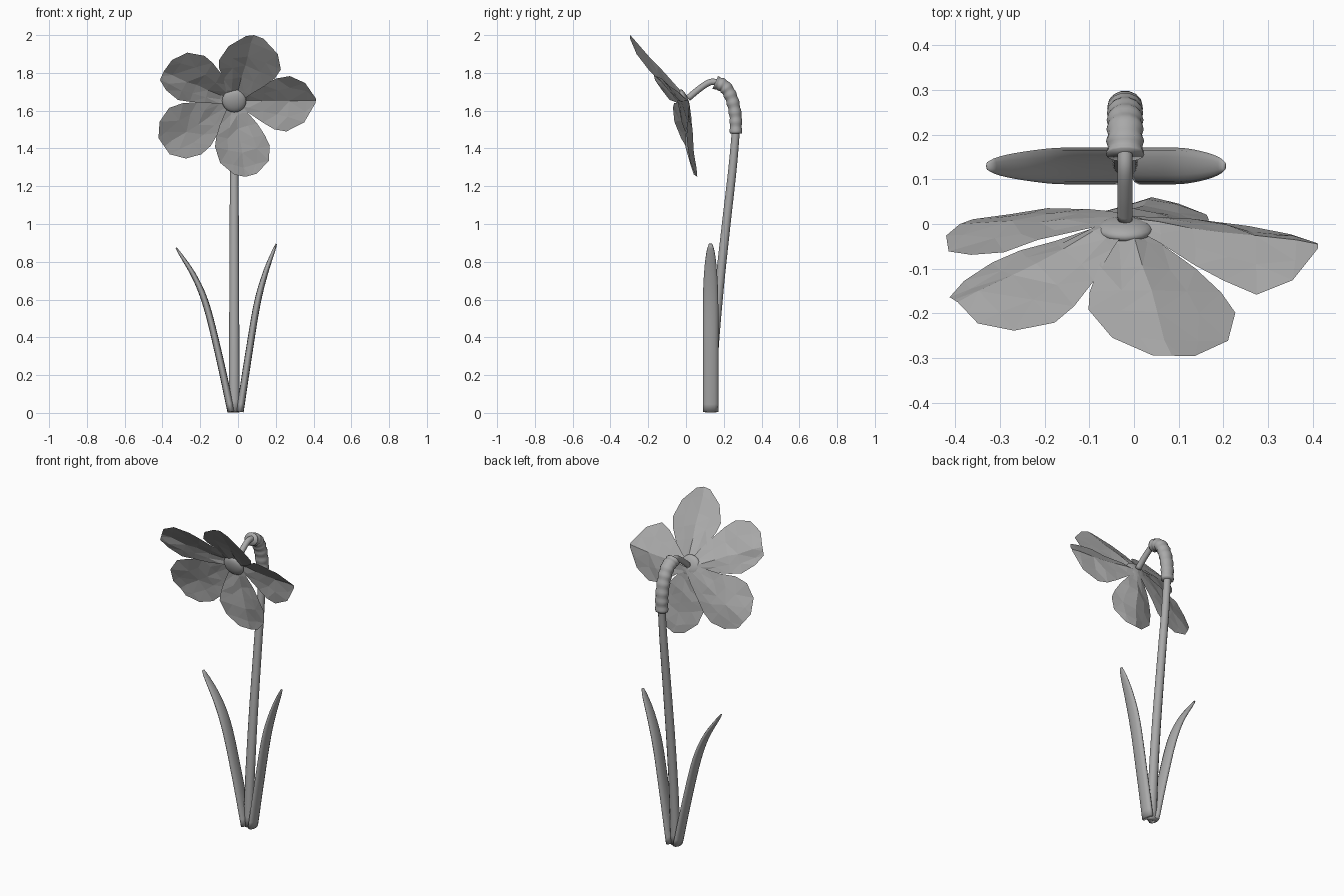
import bpy, bmesh, math, random
from mathutils import Vector

cube = bpy.data.objects.get("Cube")
if cube:
    bpy.data.objects.remove(cube)
random.seed(4)

grey = bpy.data.materials.new("plain grey")
grey.use_nodes = True
grey.diffuse_color = (0.4, 0.4, 0.4, 1)
grey.node_tree.nodes["Principled BSDF"].inputs["Base Color"].default_value = (0.4, 0.4, 0.4, 1)


def finish(bm, name, smooth=True):
    mesh = bpy.data.meshes.new(name)
    bmesh.ops.recalc_face_normals(bm, faces=bm.faces)
    bm.to_mesh(mesh)
    bm.free()
    mesh.materials.append(grey)
    for face in mesh.polygons:
        face.use_smooth = smooth
    obj = bpy.data.objects.new(name, mesh)
    bpy.context.collection.objects.link(obj)
    return obj


def spline(points, steps):
    """Smooth path through the given points."""
    pts = [Vector(p) for p in points]
    pts = [2 * pts[0] - pts[1]] + pts + [2 * pts[-1] - pts[-2]]
    path = []
    for a, b, c, d in zip(pts, pts[1:], pts[2:], pts[3:]):
        for i in range(steps):
            t = i / steps
            path.append(b + (c - a) * t / 2 + (a - 2.5 * b + 2 * c - d / 2) * t * t
                        + (1.5 * (b - c) + (d - a) / 2) * t ** 3)
    return path + [pts[-2]]


def sweep(name, points, side, size, sides=12, steps=5):
    """Sweep an ellipse; size(t) gives the half sizes along side and across it."""
    bm = bmesh.new()
    path = spline(points, steps)
    side = Vector(side)
    rings = []
    for i, p in enumerate(path):
        tangent = path[min(i + 1, len(path) - 1)] - path[max(i - 1, 0)]
        across = tangent.cross(side).normalized()
        a, b = size(i / (len(path) - 1))
        angles = [math.tau * k / sides for k in range(sides)]
        rings.append([bm.verts.new(p + side * a * math.cos(g) + across * b * math.sin(g))
                      for g in angles])
    for low, high in zip(rings, rings[1:]):
        for k in range(sides):
            n = (k + 1) % sides
            bm.faces.new((low[k], low[n], high[n], high[k]))
    bm.faces.new(rings[0])
    bm.faces.new(rings[-1])
    return finish(bm, name)


# Stem, with a thin neck reaching the back of the flower
X = -0.02
sweep("stem", [(X, .13, .003), (X, .145, .3), (X, .175, .65), (X, .213, 1.0),
               (X, .247, 1.3), (X, .266, 1.52)], (1, 0, 0),
      lambda t: (.029 - .008 * t, .026 - .005 * t))
sweep("flower_neck", [(X, .17, 1.75), (X, .125, 1.75), (X, .07, 1.715), (X, .01, 1.665)],
      (1, 0, 0), lambda t: (.017, .017))


# Ribbed sheath around the bend
def sheath_size(t):
    r = .034 + .002 * math.sin(t * 46) + .004 * t
    return r * 1.08, r * .95


sweep("stem_sheath", [(X, .264, 1.48), (X, .262, 1.57), (X, .243, 1.66),
                      (X, .207, 1.725), (X, .155, 1.75)], (1, 0, 0), sheath_size, 14, 9)


# Leaves, blade-like with tapering tips
def leaf_size(t):
    tip = math.sqrt(max(0, 1 - max(0, (t - .45) / .56) ** 1.9))
    return .039 * tip + .002, (.019 - .004 * t) * tip + .001


sweep("left_leaf", [(.01, .13, .006), (.055, .13, .3), (.1, .13, .57), (.145, .13, .74),
                    (.203, .13, .895)], (0, 1, 0), leaf_size, 12, 7)
sweep("right_leaf", [(-.036, .13, .006), (-.1, .13, .3), (-.165, .13, .56), (-.23, .13, .72),
                     (-.328, .13, .875)], (0, 1, 0), leaf_size, 12, 7)


# Petals: faceted blades, each given by its tip, the widest point of either edge
# and the bluntness of its tip
CENTRE = Vector((X, .015, 1.65))
WIDEST = .68


def petal(name, tip, edge_a, edge_b, blunt):
    tip = Vector(tip) - CENTRE
    spread = [Vector(e) - CENTRE - tip * WIDEST for e in (edge_a, edge_b)]
    profile = ((0, .12), (.18, .38), (.36, .66), (.53, .89), (WIDEST, 1),
               (.88, .68 + .4 * blunt), (1, blunt))
    bm = bmesh.new()
    rows = []
    for u, w in profile:
        row = []
        for v in (-1, -.5, 0, .5, 1):
            p = CENTRE + tip * u + spread[v > 0] * abs(v) * w
            if 0 < u < 1:
                p += Vector([random.uniform(-.005, .005) for _ in range(3)])
            row.append(bm.verts.new(p))
        rows.append(row)
    for low, high in zip(rows, rows[1:]):
        for k in range(4):
            bm.faces.new((low[k], low[k + 1], high[k + 1], high[k]))
    bmesh.ops.triangulate(bm, faces=bm.faces)
    finish(bm, name, smooth=False)


petal("top_petal", (.085, -.295, 2.0), (-.1, -.195, 1.87), (.23, -.2, 1.82), .28)
petal("upper_right_petal", (-.395, -.175, 1.805), (-.175, -.22, 1.895), (-.315, -.09, 1.66), .45)
petal("lower_right_petal", (-.39, .0, 1.41), (-.36, -.07, 1.615), (-.19, .035, 1.37), .35)
petal("bottom_petal", (.04, .06, 1.25), (-.125, .0, 1.405), (.17, .01, 1.42), .4)
petal("left_petal", (.412, -.045, 1.655), (.27, -.155, 1.78), (.26, .0, 1.485), .08)

# Flattened button at the middle of the flower, facing a little downward
bm = bmesh.new()
bmesh.ops.create_uvsphere(bm, u_segments=20, v_segments=12, radius=.064)
for v in bm.verts:
    v.co.z *= .38
button = finish(bm, "flower_centre")
button.location = (X, -.012, 1.652)
button.rotation_euler.x = math.radians(108)
